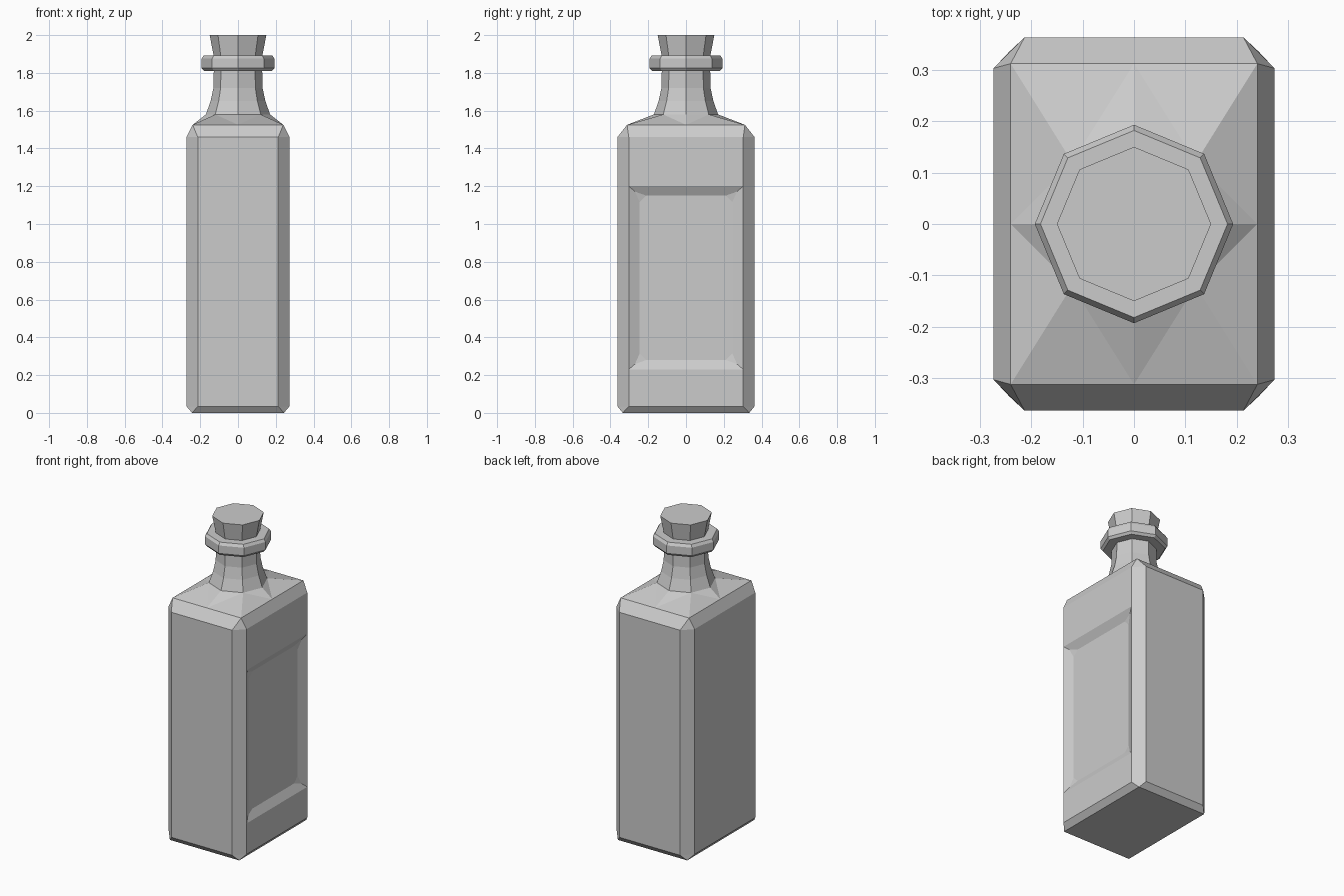
import bpy
import bmesh
import math

cube = bpy.data.objects.get("Cube")
if cube:
    bpy.data.objects.remove(cube, do_unlink=True)

grey = bpy.data.materials.new("plain_grey")
grey.use_nodes = True
grey.diffuse_color = (0.6, 0.6, 0.6, 1)
bsdf = next(n for n in grey.node_tree.nodes if n.type == "BSDF_PRINCIPLED")
bsdf.inputs["Base Color"].default_value = (0.6, 0.6, 0.6, 1)


def box_ring(hx, hy, cut, z):
    """Twelve points round a rectangle: side middles and cut corners."""
    quarter = [(hx, 0), (hx, hy - cut), (hx - cut, hy)]
    other = [(0, hy), (-hx + cut, hy), (-hx, hy - cut)]
    half = quarter + other
    return [(x, y, z) for x, y in half] + [(-x, -y, z) for x, y in half]


def neck_ring(r, z):
    """An octagon whose diagonal points are doubled to match box_ring."""
    angles = [0, 45, 45, 90, 135, 135, 180, 225, 225, 270, 315, 315]
    return [(r * math.cos(math.radians(a)), r * math.sin(math.radians(a)), z)
            for a in angles]


def loft(bm, rings):
    """Join the rings with bands of faces, cap the ends and weld."""
    rows = [[bm.verts.new(p) for p in ring] for ring in rings]
    for low, high in zip(rows, rows[1:]):
        for i in range(len(low)):
            j = (i + 1) % len(low)
            bm.faces.new((low[i], low[j], high[j], high[i]))
    bm.faces.new(rows[0][::-1])
    bm.faces.new(rows[-1])
    bmesh.ops.remove_doubles(bm, verts=bm.verts[:], dist=0.0005)
    bmesh.ops.recalc_face_normals(bm, faces=bm.faces[:])


def finish(name, bm):
    mesh = bpy.data.meshes.new(name)
    bm.to_mesh(mesh)
    bm.free()
    mesh.materials.append(grey)
    obj = bpy.data.objects.new(name, mesh)
    bpy.context.collection.objects.link(obj)


# Bottle: chamfered box, sloping shoulders and flared neck
panel_low, panel_high = 0.23, 1.2
shoulder_z, neck_z = 1.525, 1.58
bm = bmesh.new()
walls = [box_ring(0.273, 0.363, 0.06, z)
         for z in (0.035, panel_low, panel_high, 1.46)]
neck = [(0.17, neck_z), (0.145, 1.65), (0.13, 1.72), (0.128, 1.82)]
loft(bm, [box_ring(0.243, 0.335, 0, 0)] + walls
     + [box_ring(0.24, 0.312, 0, shoulder_z)]
     + [neck_ring(r, z) for r, z in neck])

# Fold the shoulder slope into triangles
slope = [f for f in bm.faces
         if shoulder_z < f.calc_center_median().z < neck_z]
bmesh.ops.triangulate(bm, faces=slope)

# Recessed label panel on the left side
panel = [f for f in bm.faces if f.normal.x > 0.99
         and panel_low < f.calc_center_median().z < panel_high]
bmesh.ops.inset_region(bm, faces=panel, thickness=0.05, depth=0)
inner = {v for f in panel for v in f.verts}
middle = (panel_low + panel_high) / 2
for v in inner:
    v.co.x = 0.246
    v.co.z = 1.15 if v.co.z > middle else 0.28
    if abs(v.co.y) > 0.1:
        v.co.y = math.copysign(0.245, v.co.y)
corners = [v for v in inner if abs(v.co.y) > 0.1]
bmesh.ops.bevel(bm, geom=corners, offset=0.035, segments=1,
                affect="VERTICES", clamp_overlap=True)
finish("bottle_body", bm)


def turned(name, profile):
    """Eight-sided turned part from (radius, height) pairs."""
    bm = bmesh.new()
    loft(bm, [neck_ring(r, z) for r, z in profile])
    finish(name, bm)


# Lip round the mouth, and the tapered stopper
turned("neck_lip", [(0.18, 1.81), (0.193, 1.825), (0.193, 1.875),
                    (0.182, 1.892)])
turned("stopper", [(0.125, 1.87), (0.15, 2.0)])
